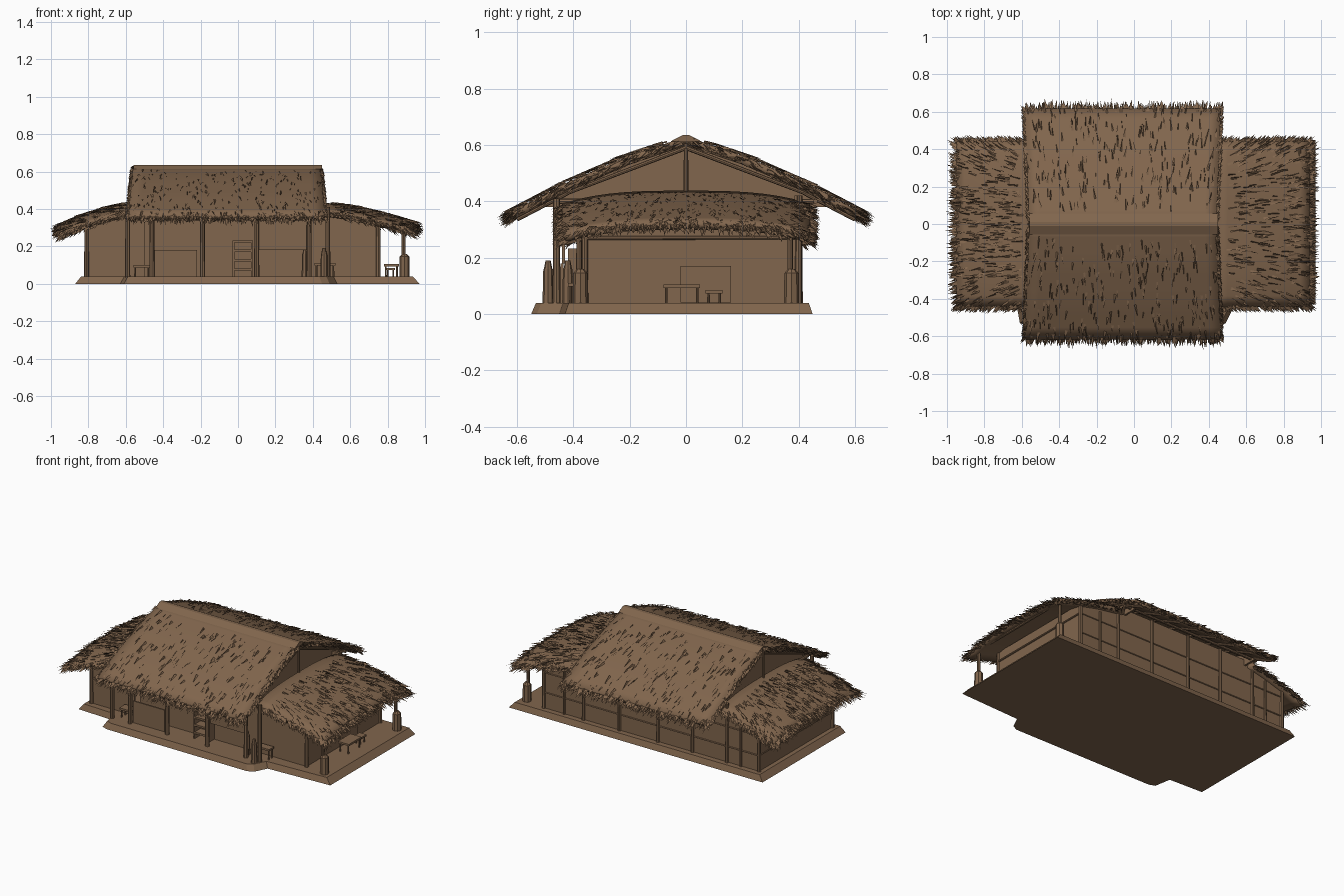
import bpy, bmesh, math, random
from mathutils import Vector

random.seed(4)
cube = bpy.data.objects.get("Cube")
if cube:
    bpy.data.objects.remove(cube, do_unlink=True)

# One earthy brown for walls, floor and thatch
BROWN = bpy.data.materials.new("earth brown")
BROWN.use_nodes = True
BROWN.diffuse_color = (.22, .132, .074, 1)
BROWN.node_tree.nodes["Principled BSDF"].inputs["Base Color"].default_value = BROWN.diffuse_color


def finish(name, bm):
    me = bpy.data.meshes.new(name)
    bm.to_mesh(me)
    bm.free()
    me.materials.append(BROWN)
    ob = bpy.data.objects.new(name, me)
    bpy.context.collection.objects.link(ob)
    return ob


def box(name, x, y, z):
    """Box from (low, high) pairs."""
    bm = bmesh.new()
    bmesh.ops.create_cube(bm, size=1)
    for v in bm.verts:
        v.co = [(a + b) / 2 + c * (b - a) for (a, b), c in zip((x, y, z), v.co)]
    return finish(name, bm)


def rod(name, a, b, r=.012, taper=.85):
    a, b = Vector(a), Vector(b)
    bm = bmesh.new()
    bmesh.ops.create_cone(bm, cap_ends=True, segments=8, radius1=r, radius2=r * taper, depth=(b - a).length)
    rot = (b - a).to_track_quat('Z', 'Y')
    for v in bm.verts:
        v.co = rot @ v.co + (a + b) / 2
    return finish(name, bm)


def prism(name, low, high):
    """Solid between two matching outlines."""
    bm = bmesh.new()
    lo, hi = [[bm.verts.new(p) for p in ring] for ring in (low, high)]
    bm.faces.new(lo)
    bm.faces.new(hi)
    for i in range(len(lo)):
        j = (i + 1) % len(lo)
        bm.faces.new((lo[i], lo[j], hi[j], hi[i]))
    bmesh.ops.recalc_face_normals(bm, faces=bm.faces)
    return finish(name, bm)


def along(points, u):
    """Point on a polyline; runs on past the end."""
    n = len(points) - 1
    i = max(0, min(n - 1, int(u * n)))
    t = u * n - i
    return [a + (b - a) * t for a, b in zip(points[i], points[i + 1])]


# Thatch: a thick curved sheet, loose straws over it and a ragged fringe
def thatch(name, surf, spread, straws, fringe):
    bm = bmesh.new()
    nu, nv = 9, 16
    grid = [[bm.verts.new(surf(i / nu, j / nv * 2 - 1)) for j in range(nv + 1)] for i in range(nu + 1)]
    for i in range(nu):
        for j in range(nv):
            f = bm.faces.new((grid[i][j], grid[i + 1][j], grid[i + 1][j + 1], grid[i][j + 1]))
            f.normal_update()
            f.smooth = True
            if f.normal.z < 0:
                f.normal_flip()
    sheet = finish(name, bm)
    mod = sheet.modifiers.new("thickness", 'SOLIDIFY')
    mod.thickness = .03
    mod.offset = -1

    bm = bmesh.new()
    rnd = random.uniform

    def straw(u, v, side, length, width, sink, lift, roll):
        p = surf(u, v)
        du = (surf(u + .01, v) - surf(u - .01, v)).normalized()
        dv = (surf(u, v + .01) - surf(u, v - .01)).normalized()
        n = du.cross(dv)
        n *= 1 if n.z > 0 else -1
        d = (du + dv * (side + rnd(-.2, .2))).normalized()
        w = (d.cross(n) * math.cos(roll) + n * math.sin(roll)) * width
        p = p + n * sink
        f = bm.faces.new([bm.verts.new(q) for q in (p - w, p + w, p + d * length + n * lift)])
        f.normal_update()
        if f.normal.z < 0:
            f.normal_flip()

    for _ in range(straws):
        v = rnd(-1, 1)
        straw(rnd(.1, .97), v, spread * v ** 3, rnd(.035, .07), rnd(.004, .008), .004, .008, rnd(-1.2, 1.2))
    for _ in range(fringe):
        v = rnd(-1, 1)
        straw(rnd(.95, 1), v, spread * v ** 3, rnd(.035, .07), rnd(.005, .011),
              rnd(-.028, .003), rnd(-.018, .008), rnd(-.6, .6))
    for s in (-1, 1):
        for _ in range(fringe // 2):
            straw(rnd(.02, 1), s, s * (.5 + spread), rnd(.025, .035 + .025 * spread), rnd(.005, .01),
                  rnd(-.028, .003), rnd(-.015, .005), rnd(-.6, .6))
    finish(name + "_straw", bm)


SLOPE = [(.0, .63), (.21, .559), (.425, .466), (.618, .366)]
MID = -.06


def main_surface(s):
    def surf(u, v):
        y, z = along(SLOPE, u)
        return Vector((MID + v * (.5 + .025 * u), s * y, z))
    return surf


def wing_surface(path):
    def surf(u, v):
        x, z = along(path, u)
        return Vector((x, v * .44, z - .045 * abs(v) ** 3))
    return surf


for s, label in ((-1, "front"), (1, "back")):
    thatch(label + "_roof", main_surface(s), .1, 260, 380)
thatch("left_wing_roof", wing_surface([(.44, .438), (.62, .41), (.78, .374), (.94, .327)]), .8, 420, 380)
thatch("right_wing_roof", wing_surface([(-.55, .438), (-.69, .407), (-.82, .368), (-.95, .315)]), .8, 420, 380)

# Ridge cap
cap = [(-.055, .613), (-.012, .635), (.012, .635), (.055, .613), (0, .61)]
prism("ridge_cap", [(-.56, y, z) for y, z in cap], [(.45, y, z) for y, z in cap])

# Raised earth floor with sloping edges
edge = [(-.87, -.41), (-.63, -.42), (-.61, -.53), (-.57, -.545), (.45, -.55), (.49, -.53), (.53, -.45),
        (.97, -.43), (.97, .45), (-.87, .45)]
prism("floor", [(x, y, 0) for x, y in edge], [(x * .965, y * .97, .038) for x, y in edge])

# Walls
F, B = -.36, .40
box("back_wall", (-.58, .46), (B - .015, B), (.03, .42))
box("main_front_wall", (-.46, .4), (F, F + .015), (.03, .42))
for name, inner, outer, low, high in (("right_wing", -.5, -.81, .322, .385), ("left_wing", .4, .75, .335, .395)):
    shape = [(inner, .03), (outer, .03), (outer, low), (inner, high)]
    for y in (F, B - .015):
        prism(name + "_wall", [(x, y, z) for x, z in shape], [(x, y + .015, z) for x, z in shape])
    t = math.copysign(.015, inner - outer)
    box(name + "_end_wall", sorted((outer, outer + t)), (F, B), (.03, low))

# Gables with king post, tie beam and rafters
for x in (-.53, .40):
    tri = [(-.5, .38), (.5, .38), (.42, .445), (.2, .535), (0, .6), (-.2, .535), (-.42, .445)]
    prism("gable_wall", [(x, y, z) for y, z in tri], [(x + .012, y, z) for y, z in tri])
for x in (-.56, .44):
    rod("king_post", (x, 0, .38), (x, 0, .605), .009)
    rod("tie_beam", (x, -.46, .4), (x, .46, .4), .01)
for i in range(8):
    x = -.555 + i * .142
    for s in (-1, 1):
        rod("rafter", (x, 0, .59), (x, s * .42, .43), .008)
        rod("rafter_tail", (x, s * .42, .43), (x, s * .6, .335), .008)
for s in (-1, 1):
    rod("eave_beam", (-.56, s * .46, .4), (.46, s * .46, .4), .01)

# Veranda posts, back posts and wing corner posts
for x in (-.59, -.46, -.19, .1, .38, .48):
    rod("veranda_post", (x, -.46, .03), (x, -.46, .41), .014)
for x in (-.58, -.33, -.08, .2, .46):
    rod("back_post", (x, B + .004, .03), (x, B + .004, .42), .011)
for x, top in ((-.81, .315), (.75, .33)):
    for y in (F, B):
        rod("corner_post", (x, y, .03), (x, y, top), .013)
for y in (F - .02, B - .03):
    rod("porch_post", (.885, y, .03), (.885, y, .315), .011)
    rod("porch_post_base", (.89, y + .005, .03), (.89, y + .005, .145), .027, .95)
    rod("porch_post_collar", (.89, y + .005, .145), (.89, y + .005, .16), .025, .5)
rod("porch_beam", (.885, F, .31), (.885, B, .31), .01)

# Wall rails and mat panels
for z in (.14, .27):
    rod("back_rail", (-.81, B, z), (.75, B, z), .005)
    rod("side_rail", (-.81, F, z), (-.81, B, z), .005)
rod("porch_rail", (.752, F, .27), (.752, B, .27), .007)
for x in (-.68, .6):
    rod("wing_back_post", (x, B + .003, .03), (x, B + .003, .33), .009)
box("low_screen", (-.45, -.22), (-.445, -.435), (.035, .18))
box("tall_screen", (.11, .37), (-.44, -.43), (.18, .36))
box("porch_panel", (.75, .756), (-.02, .16), (.04, .17))

# Veranda furniture: shelf, benches and jars
for z in (.07, .12, .17, .22):
    box("shelf_board", (-.03, .08), (-.42, F), (z, z + .012))
for x in (-.03, .07):
    box("shelf_side", (x, x + .01), (-.42, F), (.035, .23))


def bench(name, x, y, z):
    box(name + "_top", x, y, (z - .012, z))
    for px in (x[0] + .01, x[1] - .01):
        for py in (y[0] + .01, y[1] - .01):
            rod(name + "_leg", (px, py, .03), (px, py, z - .01), .005)


bench("veranda_bench", (-.56, -.47), (-.43, -.37), .1)
bench("side_bench", (.41, .52), (-.42, -.37), .11)
bench("porch_table", (.78, .86), (-.08, .05), .105)
bench("porch_stool", (.79, .84), (.07, .13), .085)
for x, y, h in ((.36, -.42, .19), (.46, -.49, .19)):
    rod("jar", (x, y, .035), (x, y, h - .03), .02)
    rod("jar_neck", (x, y, h - .03), (x, y, h), .015, .6)
